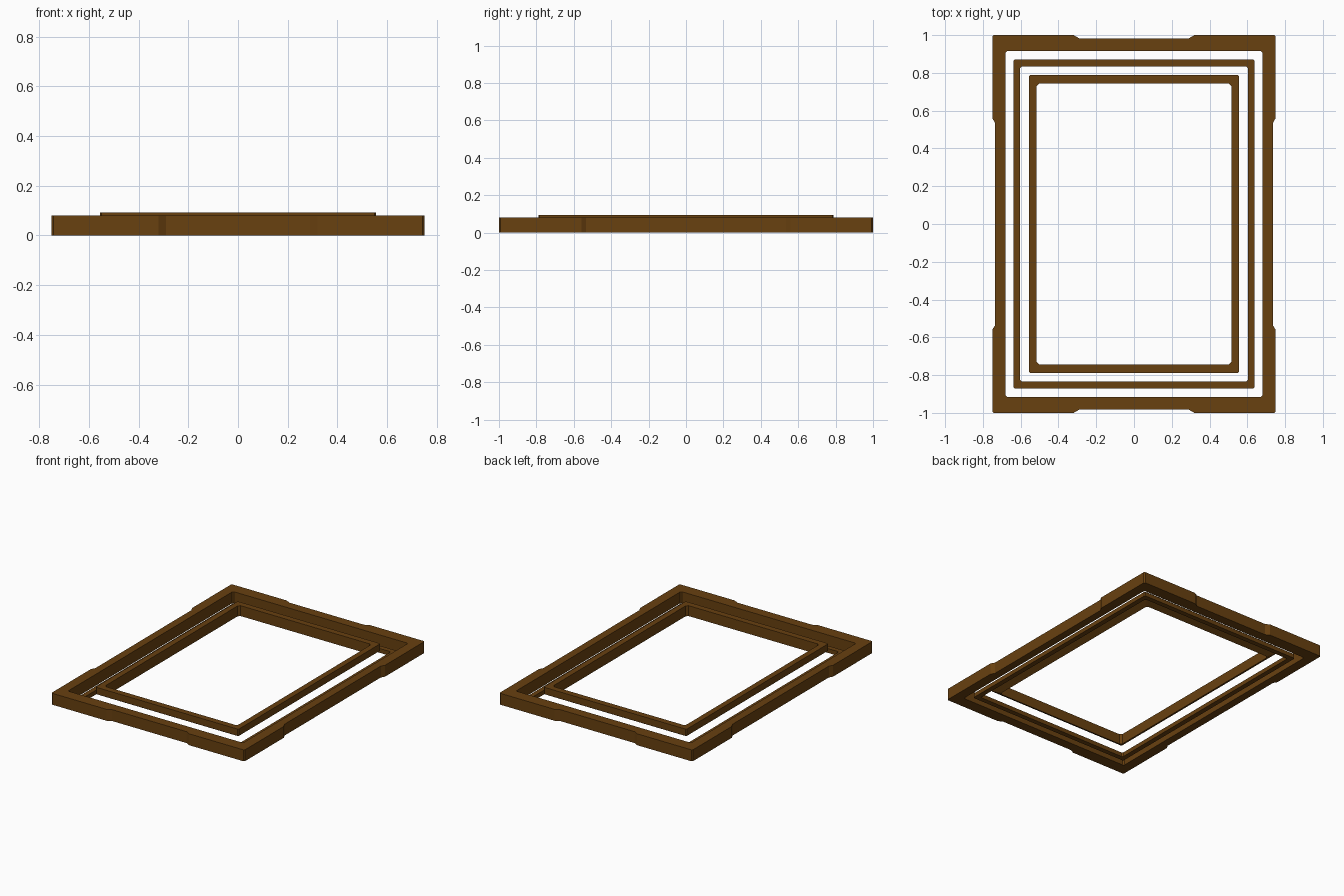
import bpy, bmesh

if "Cube" in bpy.data.objects:
    bpy.data.objects.remove(bpy.data.objects["Cube"])

wood = bpy.data.materials.new("dark_wood")
wood.diffuse_color = (0.14, 0.052, 0.005, 1)
wood.use_nodes = True
wood.node_tree.nodes["Principled BSDF"].inputs["Base Color"].default_value = wood.diffuse_color


def full_loop(q):
    """Mirror a first-quadrant outline (counter-clockwise) into a closed loop."""
    r = q[::-1]
    return (q + [(-x, y) for x, y in r]
            + [(-x, -y) for x, y in q] + [(x, -y) for x, y in r])


def corner(x, y, c):
    """Quadrant of a rectangle with a cut corner."""
    return [(x, y - c), (x - c, y)]


def ring(name, outer, inner, top, outer_bottom, inner_bottom):
    """Frame swept between matching outer and inner outlines."""
    bm = bmesh.new()
    section = [(outer, outer_bottom), (outer, top), (inner, top), (inner, inner_bottom)]
    loops = [[bm.verts.new((x, y, z)) for x, y in full_loop(q)] for q, z in section]
    n = len(loops[0])
    for k in range(4):
        a, b = loops[k], loops[(k + 1) % 4]
        for i in range(n):
            j = (i + 1) % n
            bm.faces.new((a[i], a[j], b[j], b[i]))
    bmesh.ops.recalc_face_normals(bm, faces=bm.faces)
    mesh = bpy.data.meshes.new(name)
    bm.to_mesh(mesh)
    bm.free()
    mesh.materials.append(wood)
    obj = bpy.data.objects.new(name, mesh)
    bpy.context.collection.objects.link(obj)
    return obj


# Outer frame with shallow recesses along the middle of every side
ring("outer_frame",
     [(0.735, 0.535), (0.75, 0.56), (0.75, 0.992), (0.742, 1.0), (0.32, 1.0), (0.29, 0.983)],
     [(0.68, 0.535), (0.68, 0.56), (0.68, 0.907), (0.672, 0.915), (0.32, 0.915), (0.29, 0.915)],
     0.08, 0.0, 0.0)

# Thin low frame in the middle
ring("middle_frame", corner(0.638, 0.87, 0.006), corner(0.603, 0.835, 0.01), 0.03, 0.0, 0.0)

# Raised inner frame, deeper on its inside wall
ring("inner_frame", corner(0.555, 0.788, 0.006), corner(0.515, 0.745, 0.014), 0.093, 0.045, 0.02)
